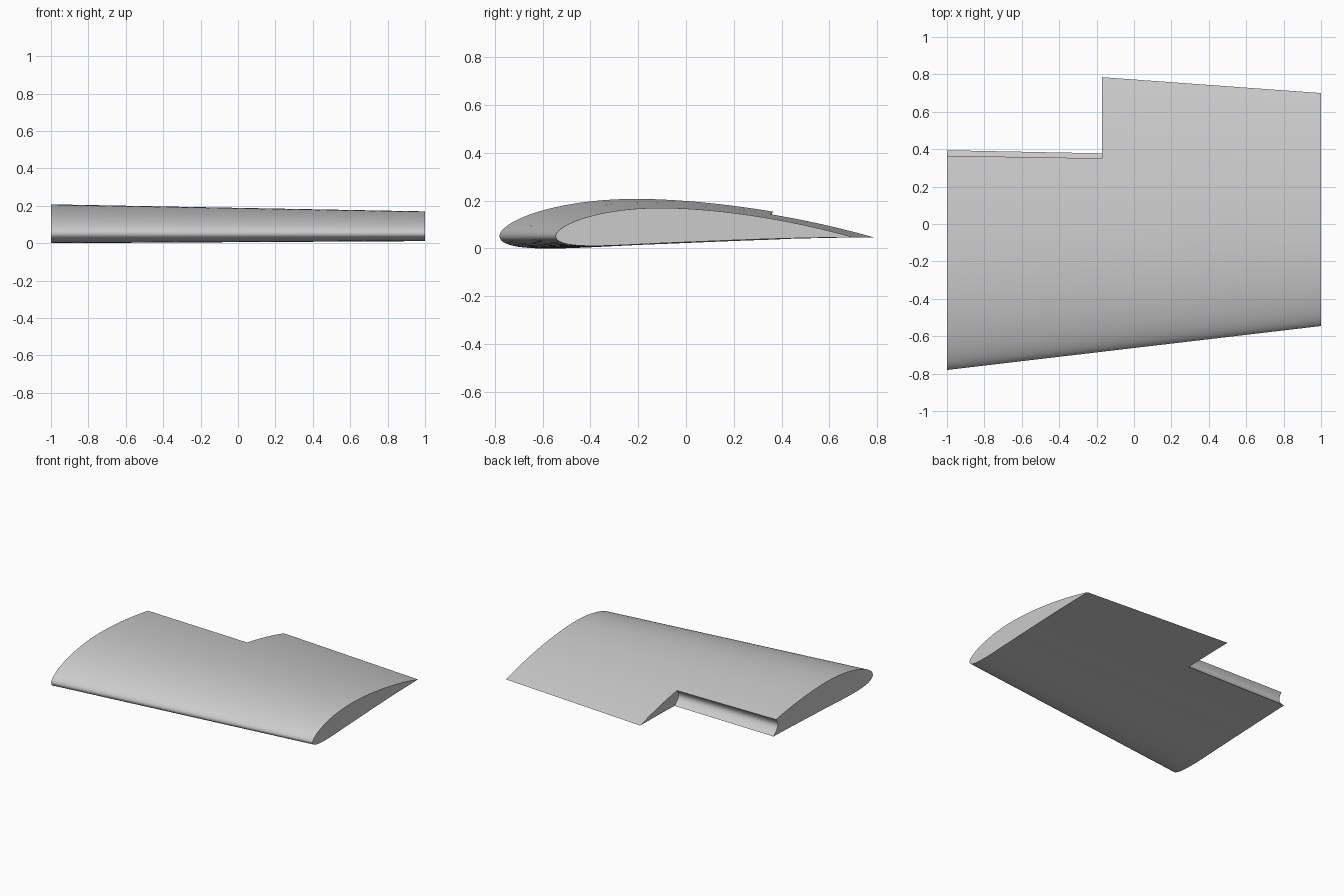
import bpy, bmesh, math

if "Cube" in bpy.data.objects:
    bpy.data.objects.remove(bpy.data.objects["Cube"])

grey = bpy.data.materials.new("light grey")
grey.use_nodes = True
grey.diffuse_color = (0.6, 0.6, 0.6, 1)
grey.node_tree.nodes["Principled BSDF"].inputs["Base Color"].default_value = (0.6, 0.6, 0.6, 1)

STEPS = 48
CAMBER, CAMBER_POS, THICKNESS = 0.04, 0.4, 0.12
CHORD_Z = 0.047


def foil(c, side):
    """Point of a cambered aerofoil of unit chord; side is 1 for top, -1 for bottom."""
    half = 5 * THICKNESS * (0.2969 * math.sqrt(c) - 0.126 * c - 0.3516 * c**2
                            + 0.2843 * c**3 - 0.1036 * c**4)
    p = CAMBER_POS
    span = p if c < p else 1 - p
    line = CAMBER / span**2 * ((0 if c < p else 1 - 2 * p) + 2 * p * c - c * c)
    angle = math.atan(2 * CAMBER / span**2 * (p - c))
    return c - side * half * math.sin(angle), line + side * half * math.cos(angle)


def outline(top_end, bottom_end, cove):
    """Section from the top rear, round the nose, to the bottom rear, then up the cove."""
    ramp = [1 - math.cos(math.pi / 2 * i / STEPS) for i in range(STEPS + 1)]
    pts = [foil(top_end * r, 1) for r in reversed(ramp)]
    pts += [foil(bottom_end * r, -1) for r in ramp[1:]]
    if not cove:
        return pts[:-1]
    (ay, az), (by, bz) = pts[-1], pts[0]
    for i in range(1, 12):
        t = i / 12
        pts.append((ay + (by - ay) * t - cove * math.sin(math.pi * t),
                    az + (bz - az) * t))
    return pts


def place(pts, x):
    """Scale a unit section to the tapered planform at span position x."""
    t = (x + 1) / 2
    lead = -0.78 + 0.235 * t
    chord = 0.845 - 0.145 * t - lead
    return [(x, lead + y * chord, CHORD_Z + z * chord) for y, z in pts]


def panel(name, pts, x0, x1, cap_inner, cap_outer):
    bm = bmesh.new()
    a = [bm.verts.new(v) for v in place(pts, x0)]
    b = [bm.verts.new(v) for v in place(pts, x1)]
    n = len(pts)
    for i in range(n):
        j = (i + 1) % n
        bm.faces.new((a[i], a[j], b[j], b[i])).smooth = True
    if cap_inner:
        bm.faces.new(a[::-1])
    if cap_outer:
        bm.faces.new(b)
    # Outline runs the same way for both panels, so one flip orients them outward
    if sum(f.normal.z * f.calc_center_median().z for f in bm.faces if not f.normal_update()) < 0:
        pass
    bm.normal_update()
    top = max(bm.faces, key=lambda f: f.calc_center_median().z if len(f.verts) == 4 else -1)
    if top.normal.z < 0:
        bmesh.ops.reverse_faces(bm, faces=bm.faces[:])
    mesh = bpy.data.meshes.new(name)
    bm.to_mesh(mesh)
    bm.free()
    mesh.materials.append(grey)
    obj = bpy.data.objects.new(name, mesh)
    bpy.context.collection.objects.link(obj)
    bpy.ops.object.select_all(action="DESELECT")
    obj.select_set(True)
    bpy.context.view_layer.objects.active = obj
    bpy.ops.object.shade_smooth_by_angle(angle=math.radians(35))


# Wing part with the hollow cove where the control surface is left out
panel("cove_wing_panel", outline(0.702, 0.725, 0.022), -1, -0.17, True, False)
# Full-chord wing part, closed at both ends
panel("full_wing_panel", outline(1, 1, 0), -0.17, 1, True, True)
